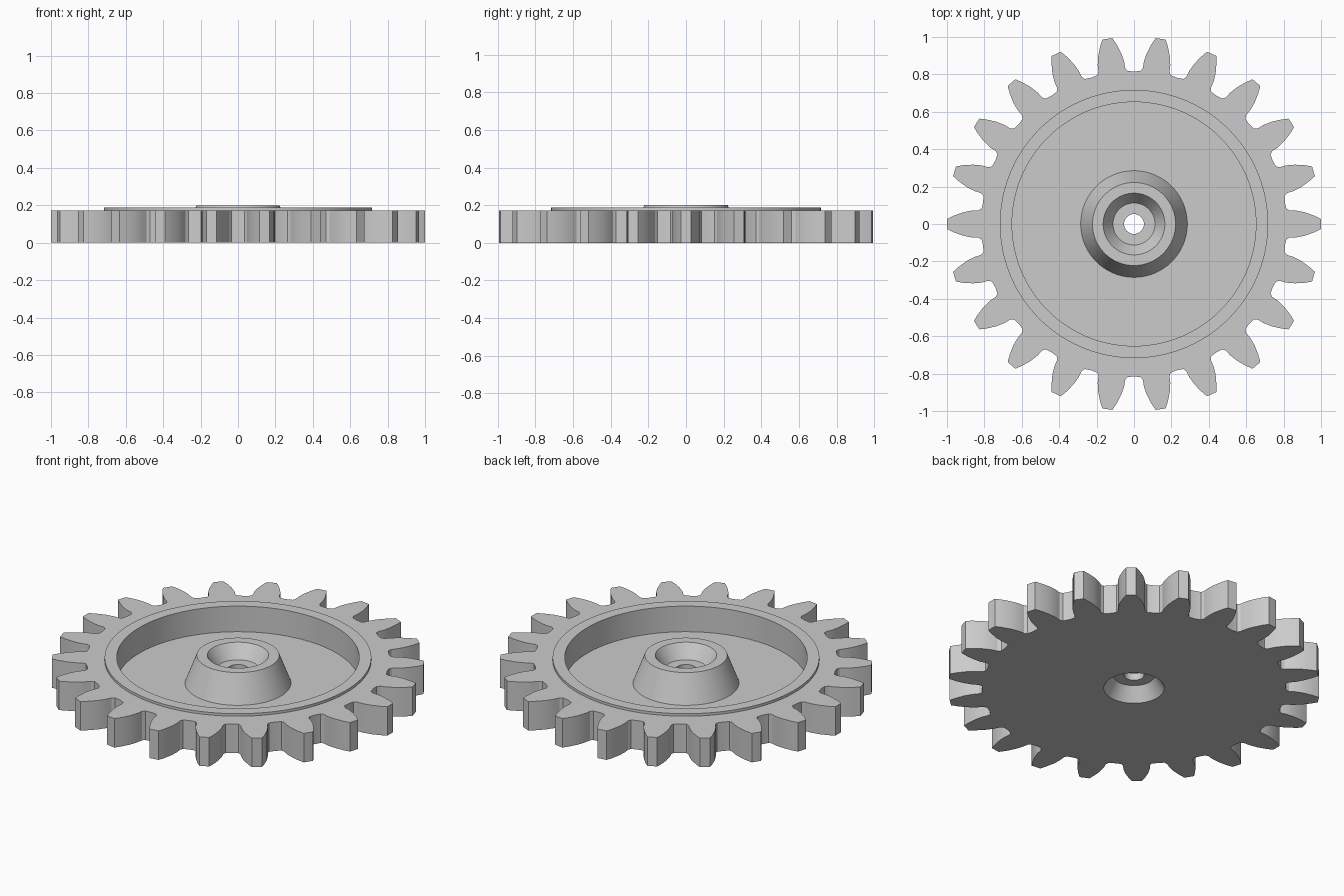
import bpy, bmesh, math

cube = bpy.data.objects.get("Cube")
if cube:
    bpy.data.objects.remove(cube)

TEETH = 22
PITCH = 2 * math.pi / TEETH
THICKNESS = 0.172

# Plain grey material
grey = bpy.data.materials.new("grey")
grey.use_nodes = True
colour = (0.6, 0.6, 0.6, 1)
grey.diffuse_color = colour
grey.node_tree.nodes["Principled BSDF"].inputs["Base Color"].default_value = colour

# Half of one tooth, tip to root: (distance along the tooth axis, half width)
flank = [(1.0, 0.027), (0.965, 0.044), (0.915, 0.062),
         (0.87, 0.071), (0.832, 0.072), (0.815, 0.082)]
half = [(math.hypot(r, t), math.atan2(t, r)) for r, t in flank]
tooth = [(r, -a) for r, a in reversed(half)] + half + [(0.815, PITCH / 2)]

# Full toothed outline in polar form
outline = [(r, a + i * PITCH) for i in range(TEETH) for r, a in tooth]

# Circular cross-section, from the raised rim through the dish and hub
section = [
    (0.717, THICKNESS), (0.717, 0.187), (0.652, 0.187),   # raised rim
    (0.652, 0.035), (0.285, 0.035),                       # dish wall and floor
    (0.222, 0.2), (0.165, 0.2),                           # conical hub
    (0.112, 0.12), (0.053, 0.12),                         # upper funnel
    (0.053, 0.08), (0.112, 0.08), (0.163, 0.0),           # bore, lower funnel
]

bm = bmesh.new()


def add_ring(z, radius=None):
    """Ring following the toothed outline, or a circle if a radius is given."""
    return [bm.verts.new(((radius or r) * math.cos(a), (radius or r) * math.sin(a), z))
            for r, a in outline]


# Loft all rings into one closed solid
rings = [add_ring(0), add_ring(THICKNESS)] + [add_ring(z, r) for r, z in section]
count = len(outline)
for k, lower in enumerate(rings):
    upper = rings[(k + 1) % len(rings)]
    for i in range(count):
        j = (i + 1) % count
        bm.faces.new((lower[i], lower[j], upper[j], upper[i]))
bmesh.ops.recalc_face_normals(bm, faces=bm.faces)

mesh = bpy.data.meshes.new("gear_wheel")
bm.to_mesh(mesh)
bm.free()
mesh.materials.append(grey)
gear = bpy.data.objects.new("gear_wheel", mesh)
bpy.context.collection.objects.link(gear)

# Smooth round walls, crisp edges
bpy.ops.object.select_all(action='DESELECT')
gear.select_set(True)
bpy.context.view_layer.objects.active = gear
bpy.ops.object.shade_smooth_by_angle(angle=math.radians(20))
